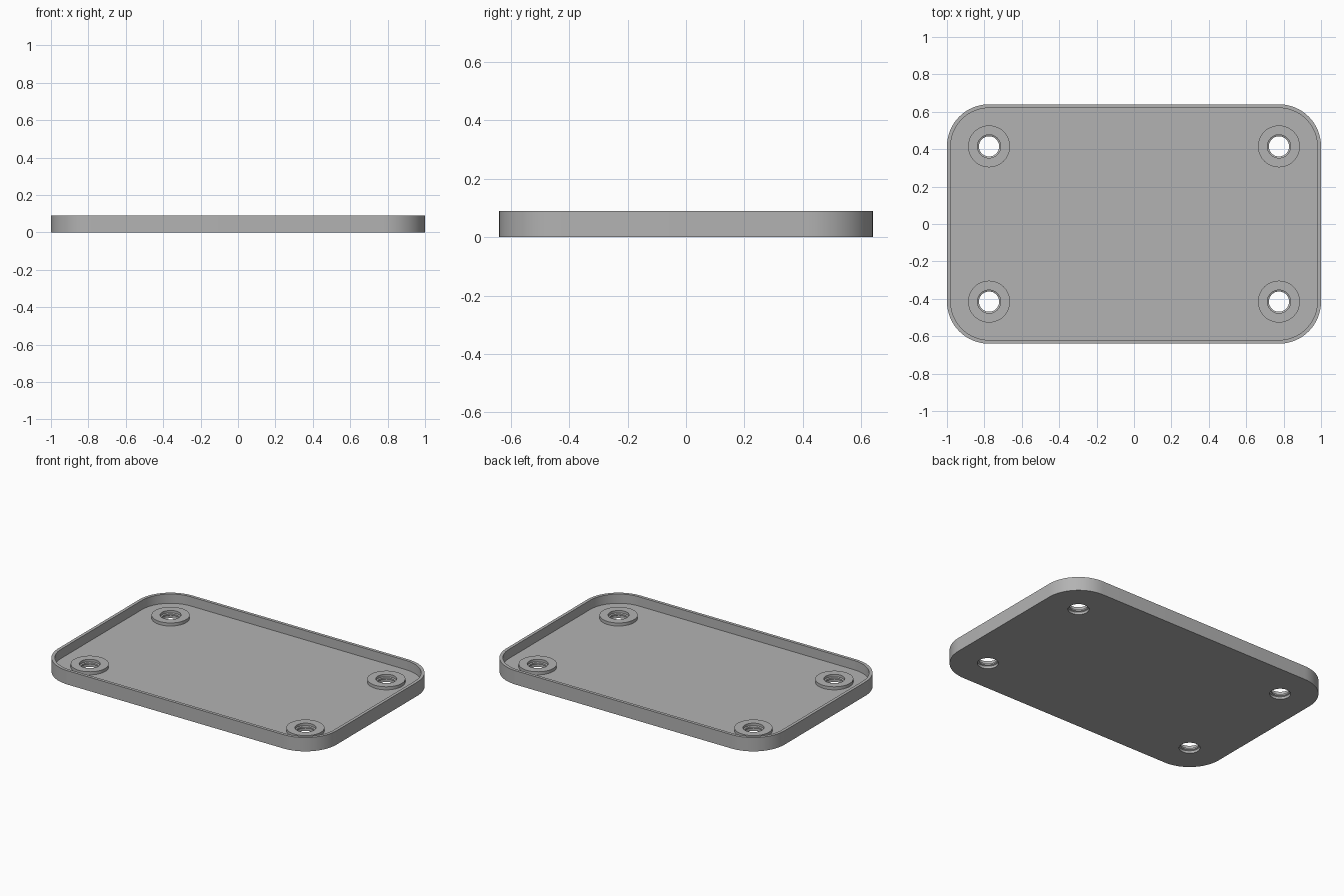
import bpy, bmesh, math

cube = bpy.data.objects.get("Cube")
if cube:
    bpy.data.objects.remove(cube, do_unlink=True)

HALF_X, HALF_Y, RADIUS = 1.0, 0.64, 0.225
WALL, HEIGHT, FLOOR, BOSS_TOP = 0.02, 0.09, 0.03, 0.05
BOSS_R, HOLE_R, LIP_R = 0.112, 0.062, 0.054
CORNERS = [(sx * (HALF_X - RADIUS), sy * (HALF_Y - RADIUS))
           for sx in (-1, 1) for sy in (-1, 1)]

grey = bpy.data.materials.new("plain grey")
grey.use_nodes = True
colour = (0.45, 0.45, 0.45, 1)
grey.diffuse_color = colour
grey.node_tree.nodes["Principled BSDF"].inputs["Base Color"].default_value = colour

bm = bmesh.new()


def rounded_loop(inset, z, steps=16):
    """Rounded rectangle outline, inset from the outer wall."""
    r, verts = RADIUS - inset, []
    for q, (sx, sy) in enumerate([(1, 1), (-1, 1), (-1, -1), (1, -1)]):
        for i in range(steps + 1):
            a = math.pi / 2 * (q + i / steps)
            verts.append(bm.verts.new((sx * (HALF_X - RADIUS) + r * math.cos(a),
                                       sy * (HALF_Y - RADIUS) + r * math.sin(a), z)))
    return verts


def circle_loop(centre, r, z, steps=48):
    return [bm.verts.new((centre[0] + r * math.cos(math.tau * i / steps),
                          centre[1] + r * math.sin(math.tau * i / steps), z))
            for i in range(steps)]


def skin(loops):
    """Join successive loops with quads."""
    for a, b in zip(loops, loops[1:]):
        n = len(a)
        for i in range(n):
            j = (i + 1) % n
            bm.faces.new((a[i], a[j], b[j], b[i]))


def fill(loops):
    """Flat face bounded by an outline and its holes."""
    edges = []
    for loop in loops:
        for i, v in enumerate(loop):
            w = loop[(i + 1) % len(loop)]
            edges.append(bm.edges.get((v, w)) or bm.edges.new((v, w)))
    bmesh.ops.triangle_fill(bm, use_beauty=True, edges=edges)


# Outer wall, rim and inner wall
wall = [rounded_loop(0, 0), rounded_loop(0, HEIGHT),
        rounded_loop(WALL, HEIGHT), rounded_loop(WALL, FLOOR)]
skin(wall)

# Raised bosses, each with a bore narrowed by a lip halfway down
bosses = []
for c in CORNERS:
    rings = [circle_loop(c, r, z) for r, z in (
        (BOSS_R, FLOOR), (BOSS_R, BOSS_TOP), (HOLE_R, BOSS_TOP),
        (HOLE_R, 0.034), (LIP_R, 0.03), (LIP_R, 0.02), (HOLE_R, 0.016), (HOLE_R, 0))]
    skin(rings)
    bosses.append(rings)

# Floor and underside
fill([wall[-1]] + [b[0] for b in bosses])
fill([wall[0]] + [b[-1] for b in bosses])
bmesh.ops.recalc_face_normals(bm, faces=bm.faces[:])

mesh = bpy.data.meshes.new("tray")
bm.to_mesh(mesh)
bm.free()
mesh.materials.append(grey)
tray = bpy.data.objects.new("tray", mesh)
bpy.context.collection.objects.link(tray)
bpy.context.view_layer.objects.active = tray
tray.select_set(True)
bpy.ops.object.shade_smooth_by_angle(angle=math.radians(30))
